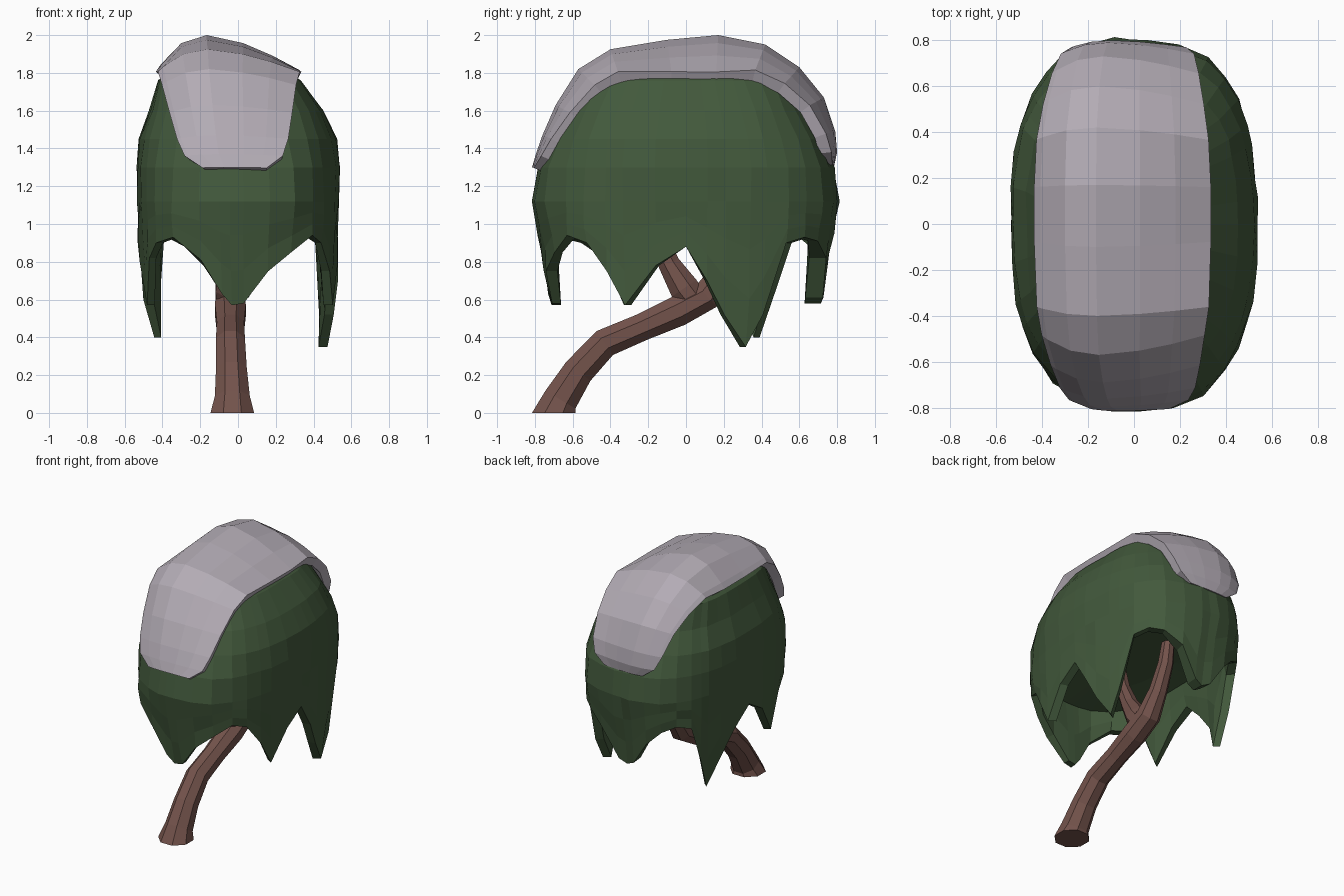
import bpy, math, random
from mathutils import Vector

if "Cube" in bpy.data.objects:
    bpy.data.objects.remove(bpy.data.objects["Cube"])

random.seed(4)


def material(name, rgb):
    m = bpy.data.materials.new(name)
    m.diffuse_color = (*rgb, 1)
    m.use_nodes = True
    m.node_tree.nodes["Principled BSDF"].inputs["Base Color"].default_value = m.diffuse_color
    return m


BARK = material("bark", (0.17, 0.085, 0.07))
LEAF = material("leaf", (0.055, 0.1, 0.045))
SNOW = material("snow", (0.45, 0.41, 0.46))


def grid_object(name, rows, mat, wrap, caps=(False, False), thickness=0):
    """Skin rows of points with quads; optional end caps and inward shell."""
    n = len(rows[0])
    verts = [p for row in rows for p in row]
    faces = []
    for r in range(len(rows) - 1):
        for i in range(n if wrap else n - 1):
            j = (i + 1) % n
            faces.append((r * n + i, r * n + j, (r + 1) * n + j, (r + 1) * n + i))
    if caps[0]:
        faces.append(tuple(reversed(range(n))))
    if caps[1]:
        faces.append(tuple(range(len(verts) - n, len(verts))))
    me = bpy.data.meshes.new(name)
    me.from_pydata([tuple(v) for v in verts], [], faces)
    me.materials.append(mat)
    ob = bpy.data.objects.new(name, me)
    bpy.context.collection.objects.link(ob)
    if thickness:
        s = ob.modifiers.new("shell", 'SOLIDIFY')
        s.thickness = thickness
        s.offset = -1
    return ob


def tube(name, path, sides=8):
    """Tapered tube along (x, y, z, radius) points lying in a y-z plane."""
    pts = [Vector(p[:3]) for p in path]
    rows = []
    for k, p in enumerate(pts):
        t = (pts[min(k + 1, len(pts) - 1)] - pts[max(k - 1, 0)]).normalized()
        if p.z == 0:
            t = Vector((0, 0, 1))          # flat foot on the ground
        u = Vector((1, 0, 0))
        v = t.cross(u)
        rows.append([p + path[k][3] * (math.cos(a) * u + math.sin(a) * v)
                     for a in (math.tau * (i + 0.5) / sides for i in range(sides))])
    return grid_object(name, rows, BARK, True, (True, True))


def lerp_table(table, z):
    """Piecewise-linear lookup of the columns after the first."""
    z = min(max(z, table[0][0]), table[-1][0])
    for lo, hi in zip(table, table[1:]):
        if z <= hi[0]:
            f = (z - lo[0]) / (hi[0] - lo[0])
            return [a + (b - a) * f for a, b in zip(lo[1:], hi[1:])]


# Leaning trunk and forked branch
tube("trunk", [(-.03, -.70, 0, .125), (-.03, -.665, .07, .10), (-.035, -.57, .22, .088),
               (-.04, -.43, .37, .083), (-.04, -.23, .455, .078), (-.04, -.04, .54, .088),
               (-.04, .11, .62, .085), (-.04, .21, .77, .065), (-.04, .29, .95, .055),
               (-.04, .32, 1.12, .045)])
tube("fork_branch", [(-.04, .06, .57, .08), (-.04, -.01, .66, .085), (-.04, -.09, .79, .062),
                     (-.04, -.16, .95, .05), (-.04, -.2, 1.12, .045)])

# Canopy outline: height, half width x, half depth y, centre x, squareness
PROFILE = [(.35, .49, .69, .005, 2.7), (.6, .52, .72, .005, 2.7), (.9, .525, .77, 0, 2.7),
           (1.12, .53, .81, 0, 2.7), (1.3, .535, .78, 0, 2.7), (1.45, .525, .715, -.005, 2.6),
           (1.6, .46, .64, -.01, 2.7), (1.76, .375, .53, -.045, 3.4),
           (1.84, .28, .44, -.06, 3), (1.9, .12, .25, -.08, 2.7)]

# Hanging fringe: angle around the canopy, height of the lower edge
FRINGE = [(0, .88), (12, .7), (22, .52), (34, .35), (41, .52), (50, .9), (58, .93), (66, .91),
          (76, .82), (86, .61), (91, .58), (96, .61), (104, .78), (112, .88), (120, .93),
          (128, .9), (134, .64), (139, .4), (149, .6), (163, .76), (180, .9), (198, .8),
          (214, .57), (223, .82), (232, .9), (243, .93), (255, .81), (263, .63), (267, .57),
          (272, .58), (282, .75), (292, .85), (302, .94), (310, .9), (319, .75), (327, .57),
          (343, .78)]


def canopy_point(deg, z, inset, jitter=0.0):
    a, b, cx, n = lerp_table(PROFILE, z)
    c, s = math.cos(math.radians(deg)), math.sin(math.radians(deg))
    r = (abs(c / a) ** n + abs(s / b) ** n) ** (-1 / n)
    r = r * (1 + random.uniform(-jitter, jitter)) - inset
    return (cx + r * c, r * s, z)


# Inner ceiling and inner wall (thicker at the back), then the outer wall up to the crown
CEIL = 1.06
rows = [[(.55 * x, .55 * y, 1.1) for x, y, _ in (canopy_point(d, CEIL, .07) for d, _ in FRINGE)]]
for f, inset in ((1, .1), (.5, .08), (0, .055)):
    rows.append([canopy_point(d, zb + (CEIL - zb) * f, inset + (.035 if 70 < d < 110 else 0))
                 for d, zb in FRINGE])
rows += [[canopy_point(d, zb + (1.12 - zb) * f, 0, .012) for d, zb in FRINGE]
         for f in (0, .33, .67, 1)]
rows += [[canopy_point(d, p[0], 0, .012) for d, _ in FRINGE] for p in PROFILE[4:]]
grid_object("canopy", rows, LEAF, True, (True, True))

# Snow blanket: ridge y, ridge z, half width, drop at the sides
RIDGE = [(-.815, 1.30, .17, .01), (-.795, 1.37, .26, .03), (-.76, 1.47, .295, .05),
         (-.69, 1.63, .325, .085), (-.57, 1.82, .355, .12), (-.4, 1.925, .375, .125),
         (-.1, 1.975, .385, .17), (.17, 2.0, .385, .195), (.42, 1.95, .375, .145),
         (.6, 1.83, .35, .115), (.73, 1.67, .32, .085), (.79, 1.49, .29, .05),
         (.8, 1.38, .25, .03), (.785, 1.31, .16, .01)]
COLS = (-1, -.93, -.65, -.3, .2, .6, 1)
PEAK = -.3
rows = []
for k, (y, z, w, drop) in enumerate(RIDGE):
    a, b = RIDGE[max(k - 1, 0)], RIDGE[min(k + 1, len(RIDGE) - 1)]
    t = Vector((0, b[0] - a[0], b[1] - a[1])).normalized()
    normal = Vector((1, 0, 0)).cross(t)
    mid = -.015 - .035 * min(1, drop / .13)
    row = []
    for u in COLS:
        f = abs(u - PEAK) / (1 - PEAK if u > PEAK else 1 + PEAK)
        row.append(Vector((mid + w * u, y, z)) - normal * drop * f ** (1.6 if u > PEAK else 2.2))
    rows.append(row)
grid_object("snow_cap", rows, SNOW, False, thickness=.065)
